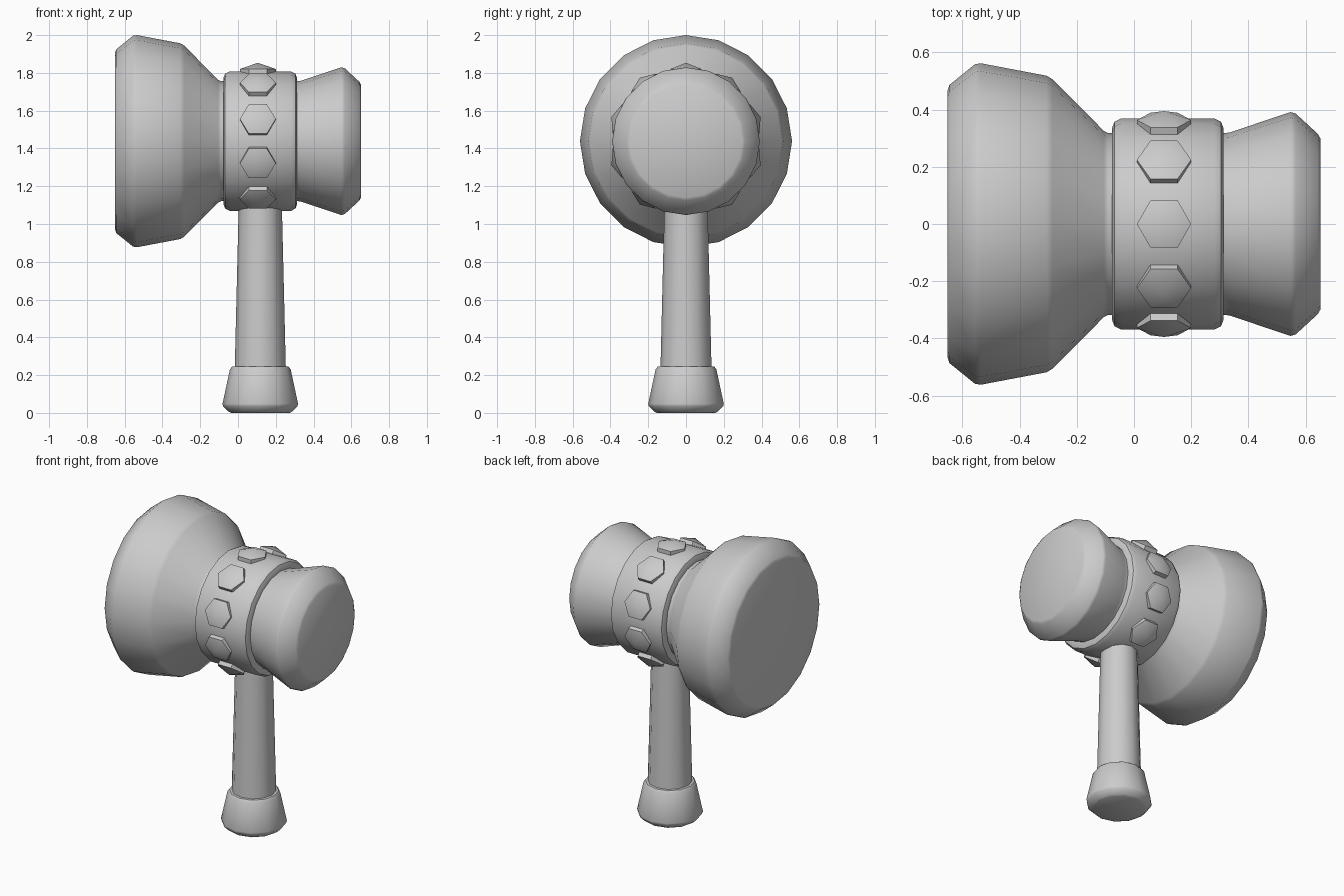
import bpy, bmesh
from math import sin, cos, pi, radians
from mathutils import Matrix

if "Cube" in bpy.data.objects:
    bpy.data.objects.remove(bpy.data.objects["Cube"])

HEAD_Z = 1.4385   # height of the head's axis
SHAFT_X = 0.118   # centre of handle and band
STUD_X = 0.105


def finish(name, bm, angle=35):
    bmesh.ops.recalc_face_normals(bm, faces=bm.faces)
    mesh = bpy.data.meshes.new(name)
    bm.to_mesh(mesh)
    bm.free()
    ob = bpy.data.objects.new(name, mesh)
    bpy.context.collection.objects.link(ob)
    bpy.ops.object.select_all(action='DESELECT')
    ob.select_set(True)
    bpy.context.view_layer.objects.active = ob
    bpy.ops.object.shade_smooth_by_angle(angle=radians(angle))
    return ob


def lathe(name, profile, sides, matrix):
    """Solid of revolution about local z from (height, radius) points."""
    bm = bmesh.new()
    rings = []
    for h, r in profile:
        rings.append([bm.verts.new((r * cos(2 * pi * i / sides),
                                    r * sin(2 * pi * i / sides), h))
                      for i in range(sides)])
    for a, b in zip(rings, rings[1:]):
        for i in range(sides):
            j = (i + 1) % sides
            bm.faces.new((a[i], a[j], b[j], b[i]))
    bm.faces.new(rings[0])
    bm.faces.new(rings[-1])
    bm.transform(matrix)
    return finish(name, bm)


along_x = Matrix.Translation((0, 0, HEAD_Z)) @ Matrix.Rotation(pi / 2, 4, 'Y')
upright = Matrix.Translation((SHAFT_X, 0, 0))

# Head: wide striking end, narrow neck, small striking end
lathe("hammer_head", [
    (-0.652, 0.465), (-0.645, 0.486), (-0.556, 0.558), (-0.535, 0.5615),
    (-0.305, 0.518), (-0.285, 0.506), (-0.105, 0.325), (-0.09, 0.318),
    (0.32, 0.318), (0.335, 0.32), (0.547, 0.391), (0.565, 0.386),
    (0.642, 0.315), (0.652, 0.298)], 20, along_x)

# Rounded band around the neck
lathe("head_band", [
    (-0.077, 0.30), (-0.077, 0.335), (-0.068, 0.357), (-0.045, 0.369),
    (0.281, 0.369), (0.304, 0.357), (0.313, 0.335), (0.313, 0.30)],
    20, along_x)

# Hexagonal domed studs; the bottom position is taken by the handle
for k in range(10):
    if k == 5:
        continue
    spot = (Matrix.Translation((STUD_X, 0, HEAD_Z))
            @ Matrix.Rotation(k * 2 * pi / 10, 4, 'X'))
    bm = bmesh.new()
    low, high = [[bm.verts.new((0.095 * cos(i * pi / 3), 0.095 * sin(i * pi / 3), z))
                  for i in range(6)] for z in (0.34, 0.382)]
    tip = bm.verts.new((0, 0, 0.415))
    for i in range(6):
        j = (i + 1) % 6
        bm.faces.new((low[i], low[j], high[j], high[i]))
        bm.faces.new((high[i], high[j], tip))
    bm.faces.new(low)
    bm.transform(spot)
    finish(f"stud_{k}", bm)

# Tapered handle and flared pommel
lathe("handle", [(0.2, 0.136), (1.15, 0.113)], 12, upright)
lathe("pommel", [(0.0, 0.155), (0.008, 0.17), (0.035, 0.197), (0.048, 0.2),
                 (0.23, 0.161), (0.245, 0.15), (0.247, 0.13)], 12, upright)
